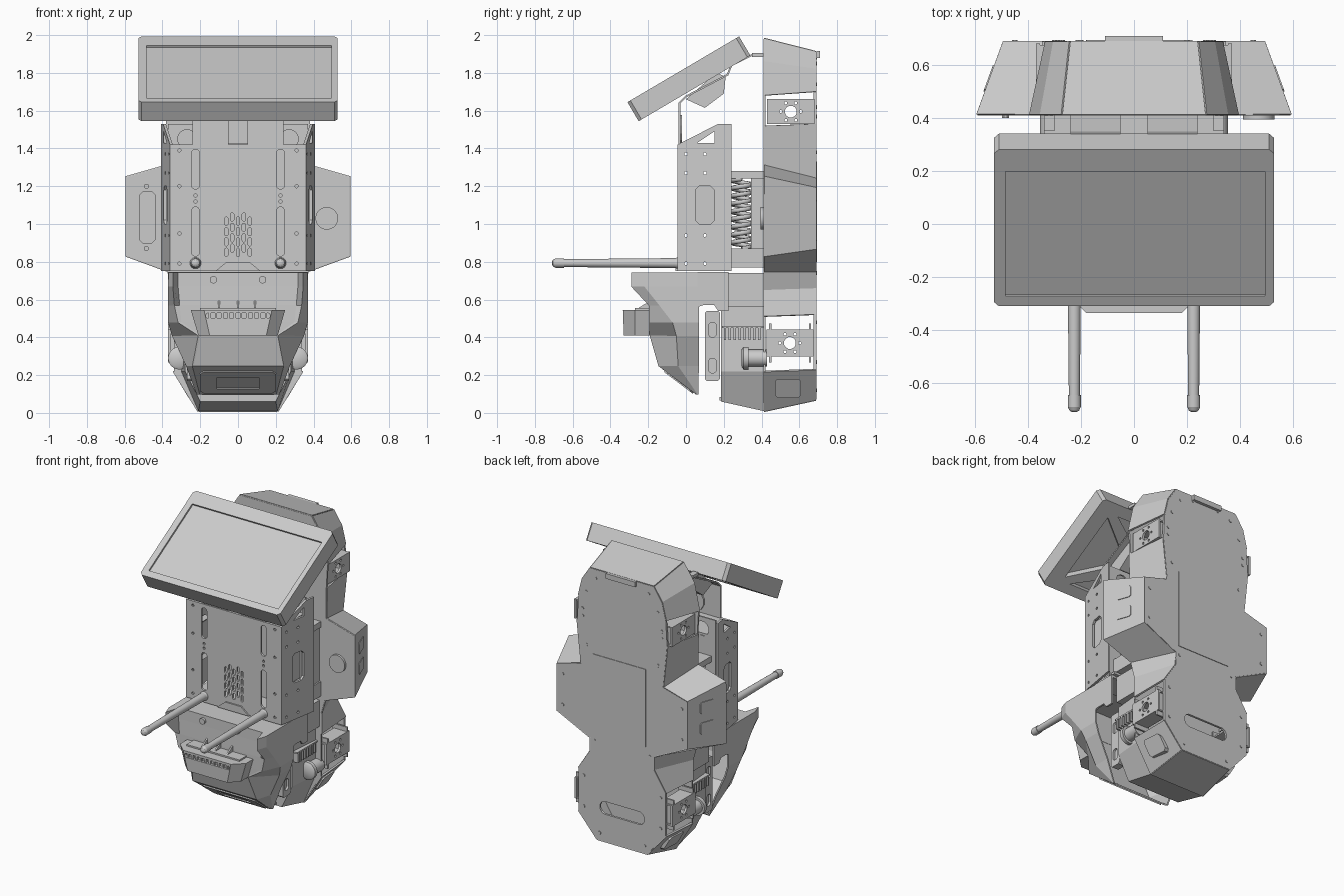
import bpy, bmesh, math
from mathutils import Matrix

if "Cube" in bpy.data.objects:
    bpy.data.objects.remove(bpy.data.objects["Cube"])

AX = {'x': lambda p, t: (t, p[0], p[1]), 'y': lambda p, t: (p[0], t, p[1]), 'z': lambda p, t: (p[0], p[1], t)}

def mesh(name, verts, faces, thick=0):
    me = bpy.data.meshes.new(name)
    me.from_pydata(verts, [], faces)
    bm = bmesh.new(); bm.from_mesh(me)
    bmesh.ops.recalc_face_normals(bm, faces=bm.faces)
    bm.to_mesh(me); bm.free()
    ob = bpy.data.objects.new(name, me)
    bpy.context.collection.objects.link(ob)
    if thick:
        m = ob.modifiers.new('thickness', 'SOLIDIFY'); m.thickness = thick; m.offset = 0
    return ob

def prisms(name, polys, axis, a, b, ends=None):
    vs, fs = [], []
    for poly in polys:
        o, n = len(vs), len(poly)
        vs += [AX[axis](p, a) for p in poly] + [AX[axis](p, b) for p in (ends or poly)]
        fs += [list(range(o, o + n)), list(range(o + n, o + 2 * n))]
        fs += [[o + i, o + (i + 1) % n, o + n + (i + 1) % n, o + n + i] for i in range(n)]
    return mesh(name, vs, fs)

def prism(name, poly, axis, a, b, end=None):
    return prisms(name, [poly], axis, a, b, end)

def rect(x0, x1, y0, y1, c=0):
    if not c:
        return [(x0, y0), (x1, y0), (x1, y1), (x0, y1)]
    return [(x0 + c, y0), (x1 - c, y0), (x1, y0 + c), (x1, y1 - c), (x1 - c, y1), (x0 + c, y1), (x0, y1 - c), (x0, y0 + c)]

def box(name, x0, x1, y0, y1, z0, z1, c=0):
    return prism(name, rect(x0, x1, z0, z1, c), 'y', y0, y1)

def ring(cx, cy, r, n=12):
    return [(cx + r * math.cos(2 * math.pi * (i + .5) / n), cy + r * math.sin(2 * math.pi * (i + .5) / n)) for i in range(n)]

def slot(cx, cy, hx, hy):
    r = min(hx, hy); dx, dy = hx - r, hy - r
    return [(cx + r * math.cos(a) + math.copysign(dx, math.cos(a)), cy + r * math.sin(a) + math.copysign(dy, math.sin(a)))
            for a in [math.pi * (i + .5) / 6 for i in range(12)]]

def sym(half):
    return half + [(-x, z) for x, z in reversed(half)]

def cut(ob, polys, axis, a, b, mat=None):
    c = prisms('cutter', polys, axis, a, b)
    c.hide_render = True
    if mat: c.data.transform(mat)
    m = ob.modifiers.new('cut', 'BOOLEAN'); m.object = c; m.operation = 'DIFFERENCE'; m.solver = 'EXACT'
    bpy.context.view_layer.objects.active = ob
    bpy.ops.object.modifier_apply(modifier=m.name)
    bpy.data.objects.remove(c)

def smooth(ob):
    for o in bpy.context.selected_objects: o.select_set(False)
    ob.select_set(True); bpy.context.view_layer.objects.active = ob
    bpy.ops.object.shade_smooth_by_angle(angle=math.radians(35))

def cyl(name, center, r, axis, a, b, n=24, r2=None):
    ob = prism(name, ring(*center, r, n), axis, a, b, ring(*center, r2 or r, n))
    if n > 8: smooth(ob)
    return ob

# Rear housing: front and back plates joined by flared walls with two openings per side
F = [(.27, 1.98), (.35, 1.86), (.39, 1.68), (.38, 1.52), (.38, 1.31), (.59, 1.25), (.59, .83), (.37, .75), (.34, .65), (.34, .51), (.34, .22), (.21, .01)]
B = [(.24, 1.91), (.30, 1.82), (.33, 1.70), (.34, 1.53), (.31, 1.24), (.49, 1.19), (.49, .87), (.24, .75), (.24, .66), (.33, .52), (.33, .23), (.19, .07)]
front_plate = prism('housing_front_plate', sym(F), 'y', .41, .422)
cut(front_plate, [rect(-.52, -.44, .90, 1.17, .015)], 'y', .39, .45)
box('pod_pocket_back', -.53, -.43, .422, .43, .89, 1.18)
back_plate = prism('housing_back_plate', sym(B), 'y', .675, .69)
cut(back_plate, [slot(0, .30, .17, .045)], 'y', .6, .75)
for s in (-1, 1):
    n = len(F)
    vs = [(s * x, .412, z) for x, z in F] + [(s * x, .688, z) for x, z in B]
    mesh('housing_side_wall', vs, [[i, i + 1, n + i + 1, n + i] for i in range(n - 1) if i not in (2, 9)], .012)
for name, i in (('housing_roof', 0), ('housing_floor', -1)):
    (a, za), (b, zb) = F[i], B[i]
    mesh(name, [(-a, .412, za), (a, .412, za), (b, .688, zb), (-b, .688, zb)], [[0, 1, 2, 3]], .012)
box('roof_tab', -.11, .11, .69, .71, 1.88, 1.915)
box('back_cover_sheet', -.18, .22, .69, .694, .80, 1.33)
for s in (-1, 1):
    for x, z in ((.2, 1.85), (.27, 1.74), (.30, 1.62), (.30, 1.57), (.27, 1.38), (.45, 1.13), (.45, .92), (.21, .74), (.29, .48), (.29, .27), (.17, .12), (.1, 1.88)):
        cyl('back_bolt', (s * x, z), .011, 'y', .68, .694, 8)
    # Joint brackets in the wall openings
    for cy, cz, h in ((.555, 1.595, .066), (.55, .37, .072)):
        br = prism('joint_bracket', rect(cy - .125, cy + .125, cz - h, cz + h), 'x', s * .355, s * .37)
        cut(br, [ring(cy, cz, .032)] + [ring(cy + .053 * math.cos(k * math.pi / 3), cz + .053 * math.sin(k * math.pi / 3), .008, 8) for k in range(6)],
            'x', s * .3, s * .4)
        for y in (cy - .11, cy + .10):
            box('bracket_flange', s * .26, s * .37, y, y + .012, cz - h - .03 * (cz < 1), cz + h + .03 * (cz < 1))
        for z in (cz - h, cz + h - .01):
            box('bracket_shelf', s * .27, s * .365, cy - .12, cy + .12, z, z + .01)
    # Raised pads on the lower walls and side pods
    pad = prism('lower_wall_pad', rect(.47, .61, .08, .18, .015), 'x', s * .26, s * .287)
    for v in pad.data.vertices: v.co.x += s * (v.co.z - .13) * .6 - s * (v.co.y - .54) * .07
    for z in (.94, 1.08):
        tab = prism('pod_wall_rib', rect(.5, .6, z, z + .08, .01), 'x', s * .555, s * .568)
        for v in tab.data.vertices: v.co.x -= s * (v.co.y - .5) * .36
cyl('pod_round_cap', (.47, 1.03), .06, 'y', .395, .412)
for z in (.87, 1.2):
    cyl('pod_bolt', (-.485, z), .014, 'y', .40, .412, 8)

# Upright front cabinet
panel = box('cabinet_front_panel', -.355, .355, -.045, -.03, .75, 1.42)
holes = [slot(s * .225, z, .022, h) for s in (-1, 1) for z, h in ((1.29, .105), (.96, .13))]
for i in range(5):
    for k in range(4):
        z = .85 + k * .055 + (.022 if i % 2 else 0)
        holes.append(slot((i - 2) * .031, z, .009, .022))
holes += [ring(s * x, z, .009, 8) for s in (-1, 1) for x, z in ((.31, 1.39), (.31, 1.2), (.31, .95), (.31, .79), (.225, 1.15), (.225, 1.12))]
cut(panel, holes, 'y', -.1, .02)
back = box('cabinet_back_panel', -.37, .37, .20, .21, .75, 1.53)
cut(back, [slot(s * .27, 1.45, .05, .05) for s in (-1, 1)], 'y', .1, .3)
box('cabinet_floor', -.36, .36, -.04, .24, .75, .765)
box('cabinet_top', -.36, .36, -.04, .21, 1.405, 1.42)
for s in (-1, 1):
    side = prism('cabinet_side', [(-.045, .75), (.24, .75), (.24, 1.53), (.17, 1.53), (-.045, 1.42)], 'x', s * .345, s * .36)
    cut(side, [[(.06, 1.43), (.15, 1.43), (.15, 1.49)], rect(.05, .15, 1.0, 1.2, .02)]
        + [ring(y, z, .009, 8) for y in (.0, .1) for z in (.79, .94, 1.27, 1.37)], 'x', s * .3, s * .45)
    for v in side.data.vertices: v.co.x += s * (v.co.y + .045) * .17
    box('side_grip_liner', s * .34, s * .35, .03, .17, .97, 1.23, .02)
    # Forward support pegs
    cyl('peg_shaft', (s * .225, .793), .021, 'y', -.65, -.03, 20, .027)
    for y0, y1, r0, r1 in ((-.645, -.69, .025, .025), (-.69, -.704, .025, .018), (-.704, -.71, .018, .008), (-.06, -.045, .026, .03)):
        cyl('peg_end', (s * .225, .793), r0, 'y', y0, y1, 20, r1)
    # Coil dampers behind the cabinet
    cu = bpy.data.curves.new('coil_damper', 'CURVE'); cu.dimensions = '3D'; cu.bevel_depth = .013; cu.bevel_resolution = 1
    sp = cu.splines.new('POLY'); sp.points.add(108)
    for i, p in enumerate(sp.points):
        a = i * math.pi / 6
        p.co = (s * .28 + .05 * math.cos(a), .295 + .05 * math.sin(a), .87 + .37 * i / 108, 1)
    bpy.context.collection.objects.link(bpy.data.objects.new('coil_damper', cu))
for z0, z1 in ((.77, .87), (1.24, 1.28)):
    box('damper_mount', -.34, .34, .21, .41, z0, z1)
box('damper_back', -.33, .33, .345, .41, .80, 1.26)
prism('lower_panel_tab', [(-.12, .75), (.12, .75), (.06, .80), (-.06, .80)], 'y', -.055, -.045)

# Tilted display, modelled flat then rotated
M = Matrix.Translation((0, -.31, 1.645)) @ Matrix.Rotation(math.radians(30.5), 4, 'X')
disp = prism('display_body', rect(-.528, .528, 0, .686, .018), 'z', -.117, 0)
disp.data.transform(M)
cut(disp, [rect(-.485, .495, .045, .59)], 'z', -.012, .05, M)
cut(disp, [[(-.42, .1), (-.42, .58), (-.1, .34)], [(.42, .1), (.1, .34), (.42, .58)],
           [(-.36, .07), (0, .29), (.36, .07)], [(-.36, .61), (.36, .61), (0, .39)]], 'z', -.2, -.08, M)

# Display mount: bent strap, wedge block and hinge
path = [(-.035, 1.40), (-.035, 1.64), (.0, 1.675), (.22, 1.79), (.24, 1.84), (.33, 1.885), (.35, 1.895), (.42, 1.90)]
for s in (-1, 1):
    mesh('display_strap', [(x, y, z) for y, z in path for x in (s * .05, s * .24)],
         [[2 * i, 2 * i + 1, 2 * i + 3, 2 * i + 2] for i in range(len(path) - 1)], .01)
    box('hinge_block', s * .30, s * .34, .35, .41, 1.885, 1.905)
prism('strap_bridge', slot(0, 1.5, .12, .08), 'y', -.03, -.02)
prism('display_mount_block', [(.0, 1.66), (.10, 1.615), (.20, 1.69), (.21, 1.78), (.16, 1.80)], 'x', -.2, .2)

# Lower nose shell with projecting side wings: z, rear y, side (x, y), wing tip (x, y), centre face (x, y)
rows = [(.74, .07, .365, -.22, .345, -.285, .32, -.185), (.67, .07, .365, -.22, .345, -.285, .32, -.185), (.57, .07, .365, -.14, .335, -.192, .31, -.187),
        (.48, .07, .365, -.07, .315, -.19, .30, -.187), (.41, .07, .345, -.05, .21, -.187, .20, -.186), (.25, .068, .27, -.04, .24, -.142, .235, -.14),
        (.10, .066, .215, .062, .20, .059, .19, .058)]
vs, fs = [], []
for z, yb, ws, ys, wt, yt, wc, yc in rows:
    half = [(ws, yb), (ws, ys), (wt, yt), (wc, yc)]
    vs += [(-x, y, z) for x, y in half] + [(x, y, z) for x, y in reversed(half)]
for r in range(len(rows) - 1):
    fs += [[8 * r + i, 8 * r + i + 1, 8 * r + i + 9, 8 * r + i + 8] for i in range(7)]
fs.append(list(range(8)))
mesh('nose_shell', vs, fs, .01)
T = Matrix.Translation((0, .058, .10)) @ Matrix.Rotation(math.radians(143), 4, 'X')
inset = prism('nose_inset_panel', rect(-.2, .2, .02, .21, .02), 'z', 0, .012)
inset.data.transform(T)
cut(inset, [rect(-.11, .11, .06, .16)], 'z', -.03, .03, T)
for s in (-1, 1):
    prism('nose_side_rear', [(.06, .56), (.09, .57), (.15, .57), (.17, .54), (.225, .54), (.225, .745), (.06, .745)], 'x', s * .357, s * .37)
    cyl('nose_bolt', (s * .13, .705), .02, 'y', -.205, -.185, 12)
box('nose_deck', -.36, .36, .06, .225, .73, .745)

# Front light bar with chamfered ends and a toothed slit
bar_low = sym([(.21, -.185), (.21, -.27), (.15, -.33)])
bar_top = sym([(.25, -.185), (.25, -.27), (.18, -.335)])
bar = prism('light_bar', bar_low, 'z', .41, .545, bar_top)
cut(bar, [slot(0, .515, .17, .014)], 'y', -.4, -.315)
for i in range(10):
    box('light_bar_tooth', -.155 + i * .033, -.143 + i * .033, -.331, -.31, .502, .528)
box('light_bar_bracket', -.2, .2, -.27, -.18, .545, .555)
for x in (-.1, 0, .09):
    prism('bracket_gusset', [(-.26, .55), (-.18, .55), (-.18, .60)], 'x', x - .005, x + .005)

# Lower body between nose and rear housing
lo = [(.28, .56), (.28, .22), (.20, .06)]
hi = [(.30, .56), (.30, .22), (.21, .01)]
prism('lower_body', sym(lo), 'y', .185, .41, sym(hi))
box('neck_block', -.33, .33, .225, .41, .56, .74)
for i in range(9):
    box('bottom_grille_rib', -.16 + i * .038, -.144 + i * .038, .178, .19, .065, .085)
for s in (-1, 1):
    post = prism('side_post', rect(.10, .18, .17, .54, .01), 'x', s * .22, s * .27)
    cut(post, [slot(.14, .44, .022, .04), slot(.14, .25, .022, .04)], 'x', s * .255, s * .3)
    for i in range(8):
        box('cooling_rib', s * .28, s * .315, .20 + i * .026, .212 + i * .026, .385, .45)
    box('cooling_cap', s * .28, s * .315, .19, .41, .45, .46)
    cyl('knob_stem', (s * .31, .29), .045, 'y', .33, .43)
    cyl('knob_disc', (s * .31, .29), .06, 'y', .305, .33)
    cyl('knob_dome', (s * .31, .29), .06, 'y', .305, .295, 24, .045)
